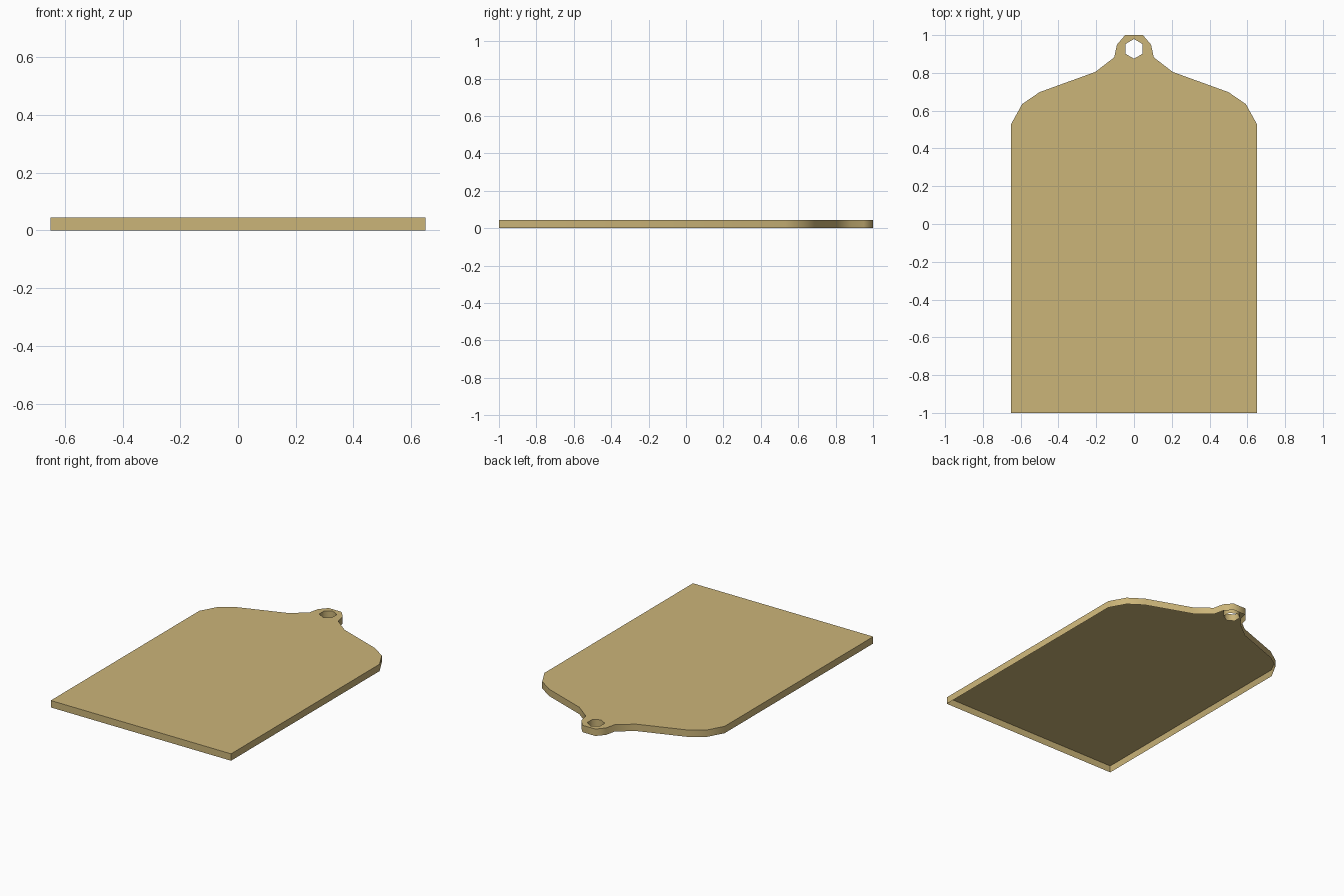
import bpy, bmesh, math

if "Cube" in bpy.data.objects:
    bpy.data.objects.remove(bpy.data.objects["Cube"])

THICK = 0.045

mat = bpy.data.materials.new("sand_tan")
mat.diffuse_color = (0.60, 0.46, 0.19, 1.0)
mat.use_nodes = True
mat.node_tree.nodes["Principled BSDF"].inputs["Base Color"].default_value = mat.diffuse_color

# Right half of the tag outline, from the front corner to the hanging tab
half = [(0.65, -1.0), (0.65, 0.53), (0.592, 0.635), (0.50, 0.698),
        (0.205, 0.805), (0.105, 0.882), (0.09, 0.95), (0.047, 1.0)]
outline = half + [(-x, y) for x, y in reversed(half)]

# Hexagonal hole, wound the opposite way
hole = [(0.052 * math.sin(i * math.pi / 3), 0.927 + 0.052 * math.cos(i * math.pi / 3))
        for i in range(6)]

bm = bmesh.new()
rim_edges = []


def wall(points):
    """Vertical wall around a closed loop; collects its upper edges."""
    low = [bm.verts.new((x, y, 0)) for x, y in points]
    high = [bm.verts.new((x, y, THICK)) for x, y in points]
    for i in range(len(points)):
        j = (i + 1) % len(points)
        bm.faces.new((low[i], low[j], high[j], high[i]))
        rim_edges.append(bm.edges.get((high[i], high[j])))


wall(outline)
wall(hole)

# Top plate with the hole left open (the underside is an open shell)
fill = bmesh.ops.triangle_fill(bm, edges=rim_edges, use_beauty=True, normal=(0, 0, 1))
for f in fill["geom"]:
    if isinstance(f, bmesh.types.BMFace):
        f.normal_update()
        if f.normal.z < 0:
            f.normal_flip()

mesh = bpy.data.meshes.new("tag_plate")
bm.to_mesh(mesh)
bm.free()
mesh.materials.append(mat)
plate = bpy.data.objects.new("tag_plate", mesh)
bpy.context.collection.objects.link(plate)

# Rounded-looking walls, crisp rim and front corners
bpy.context.view_layer.objects.active = plate
plate.select_set(True)
bpy.ops.object.shade_smooth_by_angle(angle=math.radians(62))
